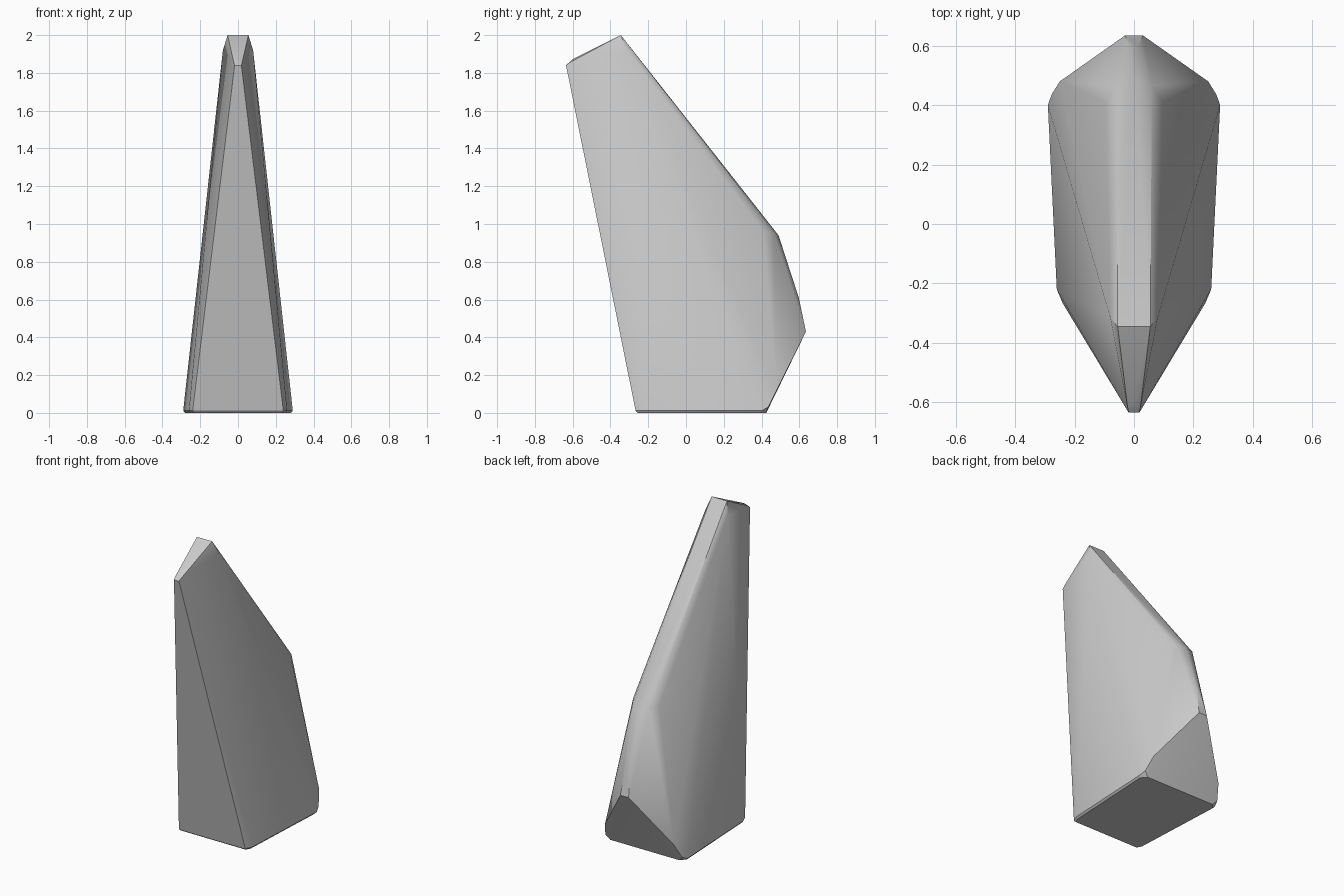
import bpy, bmesh, math

if "Cube" in bpy.data.objects:
    bpy.data.objects.remove(bpy.data.objects["Cube"])

# Half of the shard's corners (x, y, z); mirrored across x, then wrapped in a hull
half = [
    # base outline with softened front and back corners
    (0.235, -0.255, 0.0), (0.25, -0.225, 0.0), (0.28, 0.39, 0.0), (0.25, 0.425, 0.0),
    (0.24, -0.267, 0.012), (0.26, -0.22, 0.012), (0.29, 0.40, 0.012), (0.278, 0.435, 0.03),
    (0.25, 0.48, 0.12),
    # back nose
    (0.03, 0.635, 0.43), (0.015, 0.597, 0.61),
    # back shoulder
    (0.0, 0.49, 0.94), (0.06, 0.465, 0.955), (0.095, 0.41, 0.96),
    # crown
    (0.055, -0.345, 2.0), (0.08, -0.315, 1.92),
    # front tip
    (0.018, -0.635, 1.84), (0.022, -0.615, 1.855), (0.0, -0.6, 1.873),
]

bm = bmesh.new()
for x, y, z in half:
    for s in ((1, -1) if x else (1,)):
        bm.verts.new((s * x, y, z))
res = bmesh.ops.convex_hull(bm, input=bm.verts[:])
loose = [v for v in bm.verts if not v.link_faces]
bmesh.ops.delete(bm, geom=loose, context='VERTS')
bmesh.ops.dissolve_limit(bm, angle_limit=math.radians(0.5), verts=bm.verts[:], edges=bm.edges[:])
bmesh.ops.recalc_face_normals(bm, faces=bm.faces[:])

mesh = bpy.data.meshes.new("rock_shard")
bm.to_mesh(mesh)
bm.free()
shard = bpy.data.objects.new("rock_shard", mesh)
bpy.context.collection.objects.link(shard)

# Soft shading over the narrow worn edges
bpy.context.view_layer.objects.active = shard
shard.select_set(True)
bpy.ops.object.shade_smooth_by_angle(angle=math.radians(30))
